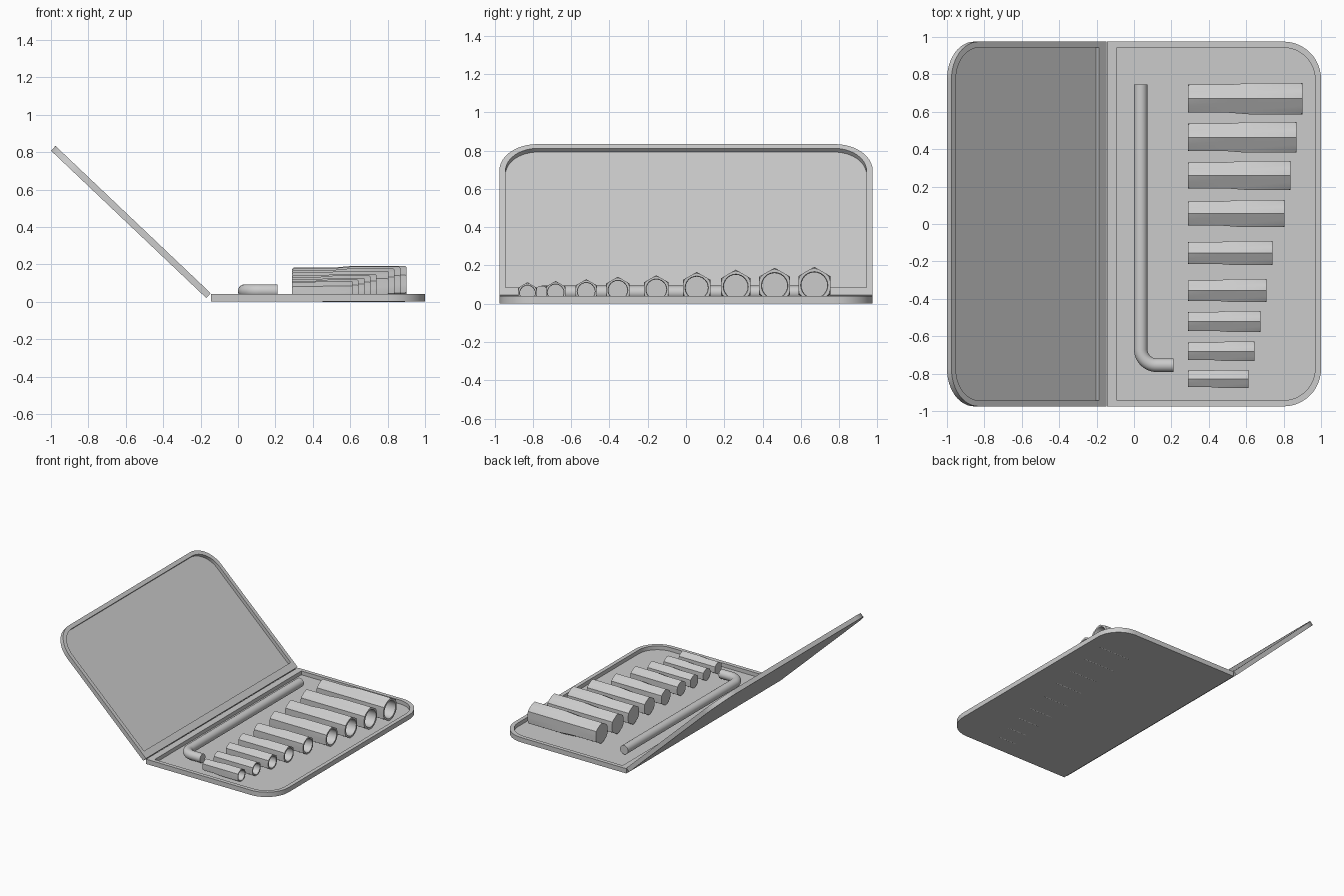
import bpy, bmesh, math
from mathutils import Matrix, Vector

cube = bpy.data.objects.get("Cube")
if cube:
    bpy.data.objects.remove(cube, do_unlink=True)

GREY = (0.6, 0.6, 0.6, 1)
steel = bpy.data.materials.new("plain grey")
steel.use_nodes = True
steel.diffuse_color = GREY
steel.node_tree.nodes["Principled BSDF"].inputs["Base Color"].default_value = GREY


def loft(name, rings):
    """Skin a list of equal-length point rings and cap both ends."""
    bm = bmesh.new()
    loops = [[bm.verts.new(p) for p in ring] for ring in rings]
    n = len(loops[0])
    for a, b in zip(loops, loops[1:]):
        for i in range(n):
            j = (i + 1) % n
            bm.faces.new((a[i], a[j], b[j], b[i]))
    bm.faces.new(loops[0][::-1])
    bm.faces.new(loops[-1])
    bmesh.ops.recalc_face_normals(bm, faces=bm.faces[:])
    mesh = bpy.data.meshes.new(name)
    bm.to_mesh(mesh)
    bm.free()
    mesh.materials.append(steel)
    obj = bpy.data.objects.new(name, mesh)
    bpy.context.collection.objects.link(obj)
    bpy.ops.object.select_all(action='DESELECT')
    obj.select_set(True)
    bpy.context.view_layer.objects.active = obj
    bpy.ops.object.shade_smooth_by_angle(angle=math.radians(30))
    return obj


# Case halves: shallow pans, square at the hinge and rounded at the far edge
def outline(x0, x1, half, radius, z, steps=12):
    pts = [Vector((x0, half, z)), Vector((x0, -half, z))]
    for side, start in ((-1, -90), (1, 0)):
        for k in range(steps + 1):
            a = math.radians(start + 90 * k / steps)
            pts.append(Vector((x1 - radius + radius * math.cos(a),
                               side * (half - radius) + radius * math.sin(a), z)))
    return pts


def pan(name, length, height, matrix):
    inner = (0.055, length - 0.032, 0.943, 0.17)
    outer = (0, length, 0.975, 0.2)
    obj = loft(name, [outline(*outer, 0), outline(*outer, height),
                      outline(*inner, height), outline(*inner, 0.008)])
    obj.matrix_world = matrix
    return obj


pan("case_tray", 1.145, 0.039, Matrix.Translation((-0.145, 0, 0.002)))
tilt = Matrix.Rotation(math.radians(43.5), 4, 'Y')
turn = Matrix.Rotation(math.pi, 4, 'Z')
pan("case_lid", 1.144, 0.035, Matrix.Translation((-0.17, 0, 0.021)) @ tilt @ turn)


# Sockets: narrow hex shank, tapered step, wide hex head with a round bore
def section(x, y, z, radius, cap=9.0, steps=24):
    pts = []
    for k in range(steps):
        a = 2 * math.pi * k / steps
        off = (a % (math.pi / 3)) - math.pi / 6
        r = min(radius * math.cos(math.pi / 6) / math.cos(off), cap)
        pts.append(Vector((x, y + r * math.sin(a), z + r * math.cos(a))))
    return pts


def socket(name, y, width, join, end):
    r = width / math.sqrt(3)
    shank = 0.9 * r
    bore = 0.7 * r
    back = 0.29
    bevel = 0.08 * r
    loft(name, [section(back, y, r, shank, 0.93 * shank),
                section(back + bevel, y, r, shank),
                section(join - 0.65 * width, y, r, shank),
                section(join, y, r, r),
                section(end - bevel, y, r, r),
                section(end, y, r, r, 0.92 * r),
                section(end, y, r, r, bore + 0.04 * r),
                section(end - bevel, y, r, r, bore),
                section(join, y, r, r, bore)])


# centre y, width across flats, step position, open end
SIZES = [(0.67, 0.167, 0.617, 0.90), (0.463, 0.163, 0.60, 0.869),
         (0.26, 0.154, 0.59, 0.837), (0.056, 0.144, 0.565, 0.805),
         (-0.155, 0.129, 0.53, 0.74), (-0.356, 0.122, 0.516, 0.708),
         (-0.521, 0.111, 0.50, 0.676), (-0.681, 0.103, 0.484, 0.644),
         (-0.828, 0.097, 0.462, 0.612)]
for i, size in enumerate(SIZES):
    socket(f"socket_{i + 1}", *size)

# L-shaped drive bar: a round rod swept along a bent path
ROD, BEND, Z = 0.036, 0.085, 0.058
path = [(Vector((ROD, 0.745, Z)), -math.pi / 2)]
for k in range(13):
    a = math.pi + math.pi / 2 * k / 12
    path.append((Vector((ROD + BEND + BEND * math.cos(a),
                         -0.755 + BEND + BEND * math.sin(a), Z)), a + math.pi / 2))
path.append((Vector((0.21, -0.755, Z)), 0))
rings = []
for p, heading in path:
    side = Vector((-math.sin(heading), math.cos(heading), 0))
    rings.append([p + ROD * (side * math.cos(t) + Vector((0, 0, 1)) * math.sin(t))
                  for t in (2 * math.pi * k / 24 for k in range(24))])
loft("drive_bar", rings)
